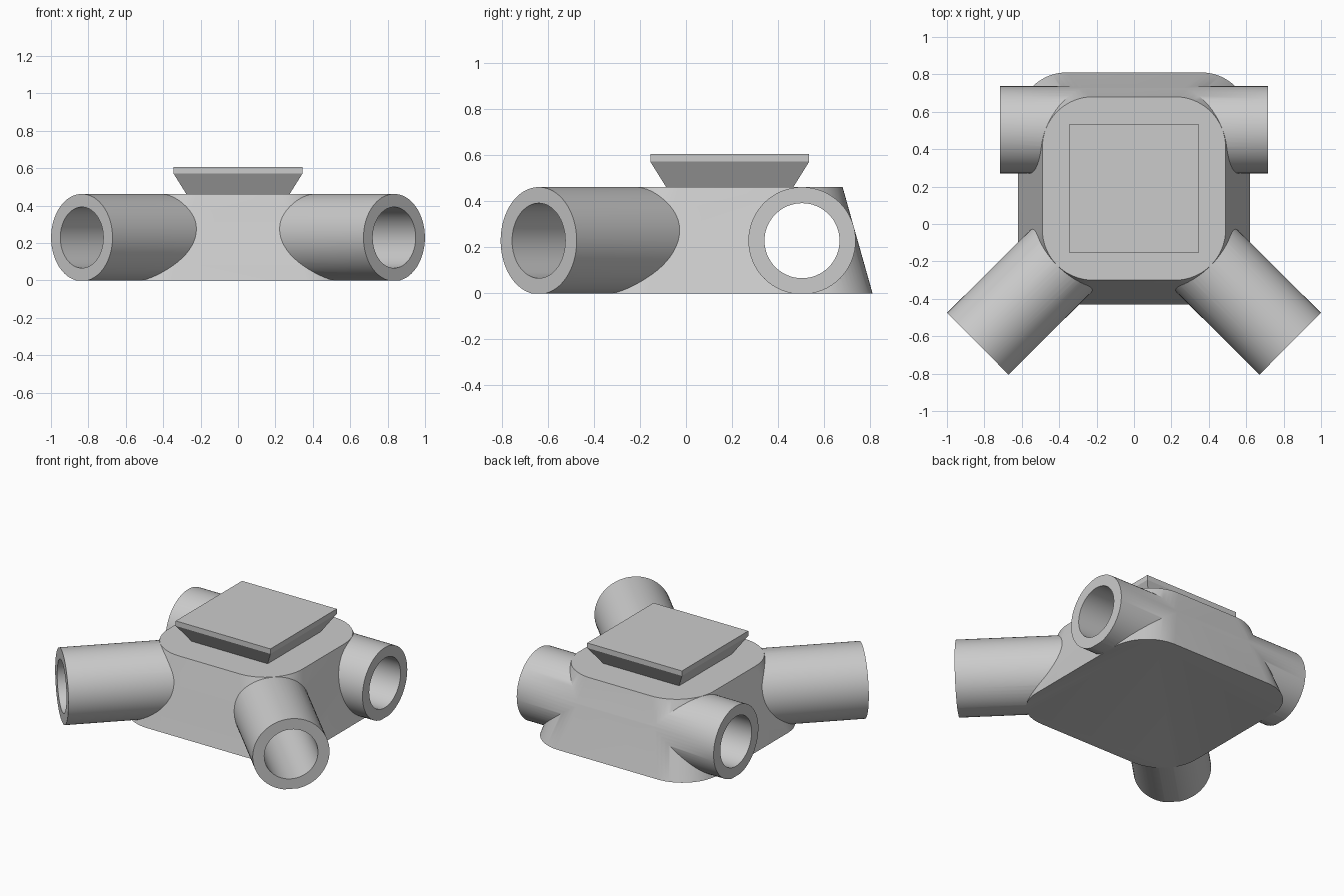
import bpy, bmesh
from math import pi, cos, sin, radians
from mathutils import Vector

cube = bpy.data.objects.get("Cube")
if cube:
    bpy.data.objects.remove(cube, do_unlink=True)

grey = bpy.data.materials.new("light_grey")
grey.use_nodes = True
grey.diffuse_color = (0.6, 0.6, 0.6, 1)
grey.node_tree.nodes["Principled BSDF"].inputs["Base Color"].default_value = (0.6, 0.6, 0.6, 1)

CENTRE_Y = 0.19
TOP = 0.463
TUBE_Z = 0.229


def rounded_square(half, radius, z, steps=16):
    """Outline of a square with rounded corners; radius 0 gives a plain square."""
    pts = []
    for k in range(4):
        mid = pi / 4 + k * pi / 2
        c = Vector((cos(mid), sin(mid))) * (half - radius) * 2 ** 0.5
        n = steps if radius else 0
        for i in range(n + 1):
            a = k * pi / 2 + (i / n * pi / 2 if n else 0)
            pts.append((c.x + radius * cos(a), CENTRE_Y + c.y + radius * sin(a), z))
    return pts


def loft(name, rings):
    """Closed solid through equal-length outlines, bottom to top."""
    bm = bmesh.new()
    loops = [[bm.verts.new(p) for p in ring] for ring in rings]
    n = len(loops[0])
    for lo, hi in zip(loops, loops[1:]):
        for i in range(n):
            j = (i + 1) % n
            bm.faces.new((lo[i], lo[j], hi[j], hi[i]))
    bm.faces.new(loops[0][::-1])
    bm.faces.new(loops[-1])
    mesh = bpy.data.meshes.new(name)
    bm.to_mesh(mesh)
    bm.free()
    obj = bpy.data.objects.new(name, mesh)
    bpy.context.collection.objects.link(obj)
    mesh.materials.append(grey)
    return obj


def rod(name, start, end, radius):
    a, b = Vector(start), Vector(end)
    bpy.ops.mesh.primitive_cylinder_add(
        vertices=64, radius=radius, depth=(b - a).length, location=(a + b) / 2,
        rotation=(b - a).to_track_quat("Z", "Y").to_euler())
    obj = bpy.context.object
    obj.name = name
    obj.data.materials.append(grey)
    return obj


def combine(target, tool, operation):
    mod = target.modifiers.new("cut", "BOOLEAN")
    mod.operation, mod.solver, mod.object = operation, "EXACT", tool
    bpy.ops.object.select_all(action="DESELECT")
    bpy.context.view_layer.objects.active = target
    target.select_set(True)
    bpy.ops.object.modifier_apply(modifier=mod.name)
    bpy.data.objects.remove(tool, do_unlink=True)


# Tapered hub with rounded corners, a little deep so the base can be trimmed flat
hub = loft("hub", [rounded_square(0.626, 0.26, -0.02),
                   rounded_square(0.49, 0.27, TOP)])

# Sockets: two diagonal at the front, two sideways at the back
hub_mid = Vector((0, CENTRE_Y, TUBE_Z))
back_mid = Vector((0, 0.504, TUBE_Z))
sockets = []
for side in (-1, 1):
    sockets.append((hub_mid, Vector((side * 0.835, -0.64, TUBE_Z))))
    sockets.append((back_mid, Vector((side * 0.717, 0.504, TUBE_Z))))

for start, end in sockets:
    combine(hub, rod("socket", start + (end - start) * 0.2, end, 0.233), "UNION")

# Bores: blind in the front sockets, one straight through at the back
for start, end in sockets[::2]:
    combine(hub, rod("bore", start, end + (end - start) * 0.1, 0.163), "DIFFERENCE")
combine(hub, rod("bore", back_mid - Vector((1, 0, 0)), back_mid + Vector((1, 0, 0)), 0.163),
        "DIFFERENCE")

# Flat base
bpy.ops.mesh.primitive_cube_add(size=4, location=(0, 0, -2))
combine(hub, bpy.context.object, "DIFFERENCE")
hub.data.materials.clear()
hub.data.materials.append(grey)
bpy.ops.object.select_all(action="DESELECT")
hub.select_set(True)
bpy.context.view_layer.objects.active = hub
bpy.ops.object.shade_smooth_by_angle(angle=radians(30))

# Flared square mounting plate on top
loft("mounting_plate", [rounded_square(0.275, 0, TOP - 0.003),
                        rounded_square(0.345, 0, 0.572),
                        rounded_square(0.345, 0, 0.605)])
